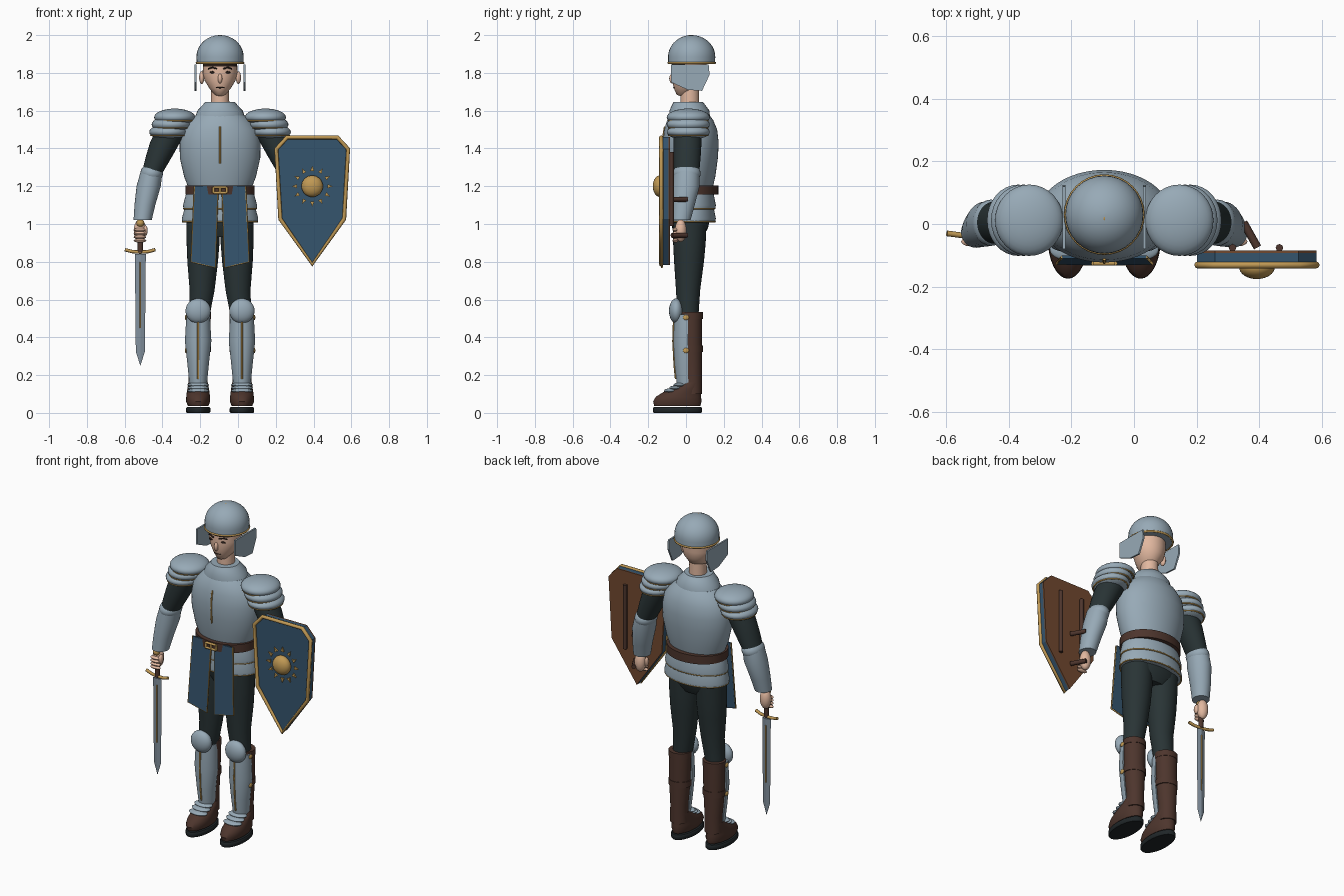
import bpy, bmesh, math

if "Cube" in bpy.data.objects:
    bpy.data.objects.remove(bpy.data.objects["Cube"])

CX = -0.095  # the figure's own centre line


def colour(name, r, g, b):
    m = bpy.data.materials.new(name)
    m.diffuse_color = (r, g, b, 1)
    m.use_nodes = True
    m.node_tree.nodes["Principled BSDF"].inputs["Base Color"].default_value = m.diffuse_color
    return m


STEEL = colour("steel", 0.31, 0.40, 0.47)
BLADE = colour("blade_steel", 0.23, 0.29, 0.35)
CLOTH = colour("dark_cloth", 0.022, 0.034, 0.036)
LEATHER = colour("brown_leather", 0.075, 0.036, 0.026)
BLUE = colour("blue_cloth", 0.036, 0.090, 0.155)
GOLD = colour("gold", 0.53, 0.32, 0.09)
SKIN = colour("skin", 0.76, 0.48, 0.35)
BLACK = colour("black_sole", 0.014, 0.019, 0.021)
WOOD = colour("brown_wood", 0.165, 0.065, 0.028)
HAIR = colour("dark_hair", 0.025, 0.014, 0.010)


def finish(name, bm, mat, angle=40):
    bmesh.ops.recalc_face_normals(bm, faces=bm.faces)
    me = bpy.data.meshes.new(name)
    bm.to_mesh(me)
    bm.free()
    me.materials.append(mat)
    me.shade_smooth()
    me.set_sharp_from_angle(angle=math.radians(angle))
    ob = bpy.data.objects.new(name, me)
    bpy.context.collection.objects.link(ob)
    return ob


def loft(name, rings, mat, seg=32, arc=None, angle=40):
    """Skin horizontal elliptic rings (x, y, z, rx, ry); arc gives a D section."""
    bm = bmesh.new()
    a0, a1 = arc or (0, 360)
    step = (a1 - a0) / (seg - 1 if arc else seg)
    loops = []
    for x, y, z, rx, ry in rings:
        ts = [math.radians(a0 + i * step) for i in range(seg)]
        loops.append([bm.verts.new((x + rx * math.cos(t), y + ry * math.sin(t), z)) for t in ts])
    for a, b in zip(loops, loops[1:]):
        for i in range(seg):
            j = (i + 1) % seg
            bm.faces.new((a[i], a[j], b[j], b[i]))
    bm.faces.new(loops[0][::-1])
    bm.faces.new(loops[-1])
    return finish(name, bm, mat, angle)


def ball(name, pos, size, mat, seg=24):
    bm = bmesh.new()
    bmesh.ops.create_uvsphere(bm, u_segments=seg, v_segments=seg // 2, radius=1)
    for v in bm.verts:
        v.co = [p + c * s for p, c, s in zip(pos, v.co, size)]
    return finish(name, bm, mat)


def prism(name, pts, axis, lo, hi, mat, slope=0):
    """Extrude a polygon along x or y; slope leans it forward below z 1.2."""
    bm = bmesh.new()
    ends = []
    for t in (lo, hi):
        co = [(t, a, b) if axis == "x" else (a, t - slope * (1.2 - b), b) for a, b in pts]
        ends.append([bm.verts.new(c) for c in co])
    bm.faces.new(ends[0])
    bm.faces.new(ends[1])
    for i in range(len(pts)):
        j = (i + 1) % len(pts)
        bm.faces.new((ends[0][i], ends[0][j], ends[1][j], ends[1][i]))
    return finish(name, bm, mat, 25)


def rod(name, pts, r, mat, closed=False):
    cu = bpy.data.curves.new(name, "CURVE")
    cu.dimensions = "3D"
    cu.bevel_depth, cu.bevel_resolution, cu.use_fill_caps = r, 2, True
    sp = cu.splines.new("POLY")
    sp.points.add(len(pts) - 1)
    for p, c in zip(sp.points, pts):
        p.co = (*c, 1)
    sp.use_cyclic_u = closed
    cu.materials.append(mat)
    ob = bpy.data.objects.new(name, cu)
    bpy.context.collection.objects.link(ob)
    bpy.ops.object.select_all(action="DESELECT")
    ob.select_set(True)
    bpy.context.view_layer.objects.active = ob
    bpy.ops.object.convert(target="MESH")
    return ob


def hoop(name, x, y, z, rx, ry, r, mat):
    ts = [math.tau * i / 32 for i in range(32)]
    return rod(name, [(x + rx * math.cos(t), y + ry * math.sin(t), z) for t in ts], r, mat, True)


def centred(rows):
    return [(CX, cy, z, rx, ry) for z, rx, cy, ry in rows]


# Head, neck and helmet
loft("neck", centred([(1.58, .05, .02, .05), (1.74, .047, .02, .05)]), SKIN)
loft("head", centred([(1.675, .012, -.005, .02), (1.685, .03, -.008, .042), (1.72, .058, .005, .07),
                      (1.76, .082, .014, .087), (1.80, .092, .016, .091), (1.88, .09, .02, .09)]), SKIN, angle=70)
loft("hair", centred([(1.835, .094, .018, .094), (1.862, .094, .02, .094)]), HAIR, arc=(195, 345))
dome = [(1.85, .124, .03, .124)]
for i in range(10):
    a = math.radians(i * 9.8)
    dome.append((1.885 + .115 * math.sin(a), .125 * math.cos(a), .03, .125 * math.cos(a)))
loft("helmet", centred(dome), STEEL)
hoop("helmet_rim", CX, .03, 1.853, .123, .123, .006, GOLD)
ball("helmet_stud", (CX, .02, 1.994), (.005, .014, .006), GOLD, 12)
ball("nose", (CX, -.073, 1.77), (.012, .016, .026), SKIN, 16)
rod("mouth", [(CX - .022, -.061, 1.724), (CX, -.067, 1.721), (CX + .022, -.061, 1.724)], .003, HAIR)

# Breastplate and collar
loft("breastplate", centred([(1.185, .165, .025, .115), (1.25, .19, .025, .13), (1.35, .213, .025, .144),
                             (1.43, .214, .025, .148), (1.5, .2, .025, .14), (1.55, .16, .022, .122),
                             (1.575, .13, .02, .105)]), STEEL, 48)
loft("collar", centred([(1.555, .135, .02, .108), (1.60, .12, .018, .106), (1.63, .092, .014, .088),
                        (1.645, .08, .012, .078)]), STEEL)
rod("chest_ridge", [(CX, -.118, 1.32), (CX, -.123, 1.40), (CX, -.121, 1.46), (CX, -.112, 1.515)], .005, GOLD)

# Belt, waist plates and hips
loft("belt", centred([(1.155, .183, .025, .146), (1.205, .183, .025, .146)]), LEATHER, 48)
for i, z in enumerate((1.16, 1.09)):
    w = .188 + .006 * i
    loft(f"waist_plate_{i}", centred([(z - .078, w + .006, .03, .126), (z - .06, w + .008, .03, .128),
                                      (z, w - .008, .028, .118)]), STEEL, 48)
    hoop(f"waist_trim_{i}", CX, .03, z - .078, w + .004, .124, .004, GOLD)
loft("hips", centred([(1.05, .178, .025, .105), (.98, .175, .022, .095), (.93, .13, .02, .07)]), CLOTH)
for z in (1.165, 1.195):
    rod("buckle_bar", [(CX - .035, -.126, z), (CX + .035, -.126, z)], .007, GOLD)
for u in (-.035, 0, .035):
    rod("buckle_post", [(CX + u, -.126, 1.165), (CX + u, -.126, 1.195)], .007, GOLD)

for s, side in ((-1, "right"), (1, "left")):
    def X(u):
        return CX + s * u

    def limb(name, rows, mat, **kw):
        return loft(f"{side}_{name}", [(X(u), cy, z, rx, ry) for z, u, cy, rx, ry in rows], mat, **kw)

    # Face details and cheek guard
    ball(f"{side}_eye", (X(.04), -.066, 1.803), (.016, .005, .006), HAIR, 12)
    rod(f"{side}_brow", [(X(.018), -.076, 1.822), (X(.042), -.069, 1.829), (X(.062), -.055, 1.822)], .004, HAIR)
    ball(f"{side}_ear", (X(.097), .02, 1.775), (.014, .02, .034), SKIN, 16)
    prism(f"{side}_cheek_guard", [(-.08, 1.845), (.12, 1.845), (.125, 1.79), (.085, 1.705), (.01, 1.71),
                                  (-.078, 1.75)], "x", X(.124), X(.134), STEEL)
    # Tabard panel with trim
    panel = [(X(.012), 1.2), (X(.135), 1.2), (X(.153), .80), (X(.025), .77)]
    prism(f"{side}_tabard", panel, "y", -.1, -.11, BLUE, .05)
    rod(f"{side}_tabard_trim", [(x, -.106 - .05 * (1.2 - z), z) for x, z in panel[1:] + panel[:1]], .005, GOLD)
    # Shoulder plates
    for i, (u, z, r, h) in enumerate(((.275, 1.487, .1, .042), (.258, 1.527, .104, .045), (.24, 1.565, .109, .046))):
        ball(f"{side}_shoulder_plate_{i}", (X(u), .012, z), (r, .114, h), STEEL, 32)
        hoop(f"{side}_shoulder_trim_{i}", X(u), .012, z - .018, r * .91, .104, .004, GOLD)
    # Arm, elbow, forearm guard and hand
    limb("sleeve", [(1.54, .24, .01, .08, .075), (1.43, .292, .008, .079, .074), (1.36, .322, .006, .07, .072),
                    (1.27, .36, .004, .055, .066)], CLOTH)
    ball(f"{side}_elbow_plate", (X(.362), .004, 1.268), (.06, .074, .052), STEEL)
    limb("forearm_guard", [(1.28, .362, .004, .058, .068), (1.2, .378, .0, .064, .072),
                           (1.1, .398, -.014, .055, .06), (1.02, .41, -.026, .048, .05)], STEEL)
    ball(f"{side}_hand", (X(.424), -.028, .965), (.033, .031, .06), SKIN)
    for k in range(4):
        ball(f"{side}_finger_{k}", (X(.424), -.056, .912 + .019 * k), (.034, .016, .0105), SKIN, 12)
    ball(f"{side}_thumb", (X(.395), -.045, .965), (.012, .02, .028), SKIN, 12)
    # Trouser leg
    limb("trouser_leg", [(1.02, .09, .02, .088, .09), (.9, .09, .018, .087, .086), (.8, .092, .016, .081, .079),
                         (.65, .095, .011, .066, .064), (.5, .112, .01, .054, .055)], CLOTH)
    # Boot and shin armour
    limb("boot", [(.1, .116, .035, .052, .05), (.2, .116, .034, .05, .051), (.35, .116, .028, .062, .058),
                  (.53, .114, .026, .064, .06)], LEATHER)
    for z in (.34, .515):
        limb("boot_band", [(z - .018, .115, .027, .066, .062), (z + .018, .115, .027, .066, .062)], LEATHER)
        ball(f"{side}_strap_buckle", (X(.181), .0, z - .01), (.006, .016, .014), GOLD, 12)
    limb("shin_guard", [(.15, .116, .008, .046, .056), (.25, .116, .004, .056, .064), (.38, .116, .004, .07, .071),
                        (.52, .116, .004, .062, .066)], STEEL, arc=(175, 365))
    rod(f"{side}_shin_ridge", [(X(.116), -.054, .18), (X(.116), -.061, .25), (X(.116), -.068, .38),
                               (X(.116), -.064, .5)], .005, GOLD)
    ball(f"{side}_knee_plate", (X(.116), -.052, .54), (.067, .038, .066), STEEL)
    # Shoe, foot plates and sole
    limb("shoe", [(.036, .116, -.046, .054, .122), (.06, .116, -.046, .064, .128), (.085, .116, -.04, .063, .12),
                  (.11, .116, -.02, .06, .1), (.14, .116, .018, .055, .065), (.16, .116, .03, .052, .054)], LEATHER)
    for k, (y, z) in enumerate(((-.032, .148), (-.055, .132), (-.082, .117))):
        ball(f"{side}_foot_plate_{k}", (X(.116), y, z), (.058, .034, .013), STEEL)
    limb("sole", [(0, .116, -.045, .06, .126), (.006, .116, -.045, .065, .13), (.024, .116, -.045, .065, .13),
                  (.03, .116, -.045, .06, .126)], BLACK)

# Sword
SX, SY = -.517, -.04
rod("sword_grip", [(SX, SY, .85), (SX, SY, 1.0)], .014, LEATHER)
ball("sword_pommel", (SX, SY - .008, 1.005), (.021, .021, .021), GOLD)
rod("sword_guard", [(-.598, -.03, .864), (-.56, -.035, .854), (SX, SY, .851), (-.475, -.045, .854),
                    (-.438, -.05, .864)], .009, GOLD)
loft("sword_blade", [(SX, SY, .252, .001, .001), (SX, SY, .325, .024, .006), (SX, SY, .84, .029, .008)],
     BLADE, 4, angle=10)
for d in (-1, 1):
    rod("sword_fuller", [(SX, SY + d * .006, .45), (SX, SY + d * .007, .8)], .004, GOLD)

# Shield with rim, boss and sun rays
HX, HZ = .393, 1.2


def outline(k):
    half = [(.14, 1.475), (.2, 1.41), (.178, 1.02)]
    pts = half + [(0, .767)] + [(-x, z) for x, z in half[::-1]]
    return [(HX + x * k, 1.15 + (z - 1.15) * k) for x, z in pts]


prism("shield_body", outline(.955), "y", -.128, -.093, BLUE)
prism("shield_back", outline(.955), "y", -.094, -.085, WOOD)
rod("shield_rim", [(x, -.131, z) for x, z in outline(.95)], .011, GOLD, True)
ball("shield_boss", (HX, -.138, HZ), (.057, .038, .057), GOLD, 32)
for i in range(12):
    a = math.tau * i / 12
    ray = [(HX + r * math.cos(a + d), HZ + r * math.sin(a + d)) for r, d in ((.082, -.13), (.108, 0), (.082, .13))]
    prism(f"sun_ray_{i}", ray, "y", -.136, -.127, GOLD)

# Shield straps and grips
for x in (.315, .465):
    rod("shield_strap", [(x, -.076, .99), (x, -.076, 1.38)], .012, LEATHER)
for z in (1.13, .94):
    rod("shield_grip", [(.35, .005, z), (.395, -.075, z)], .013, LEATHER)
